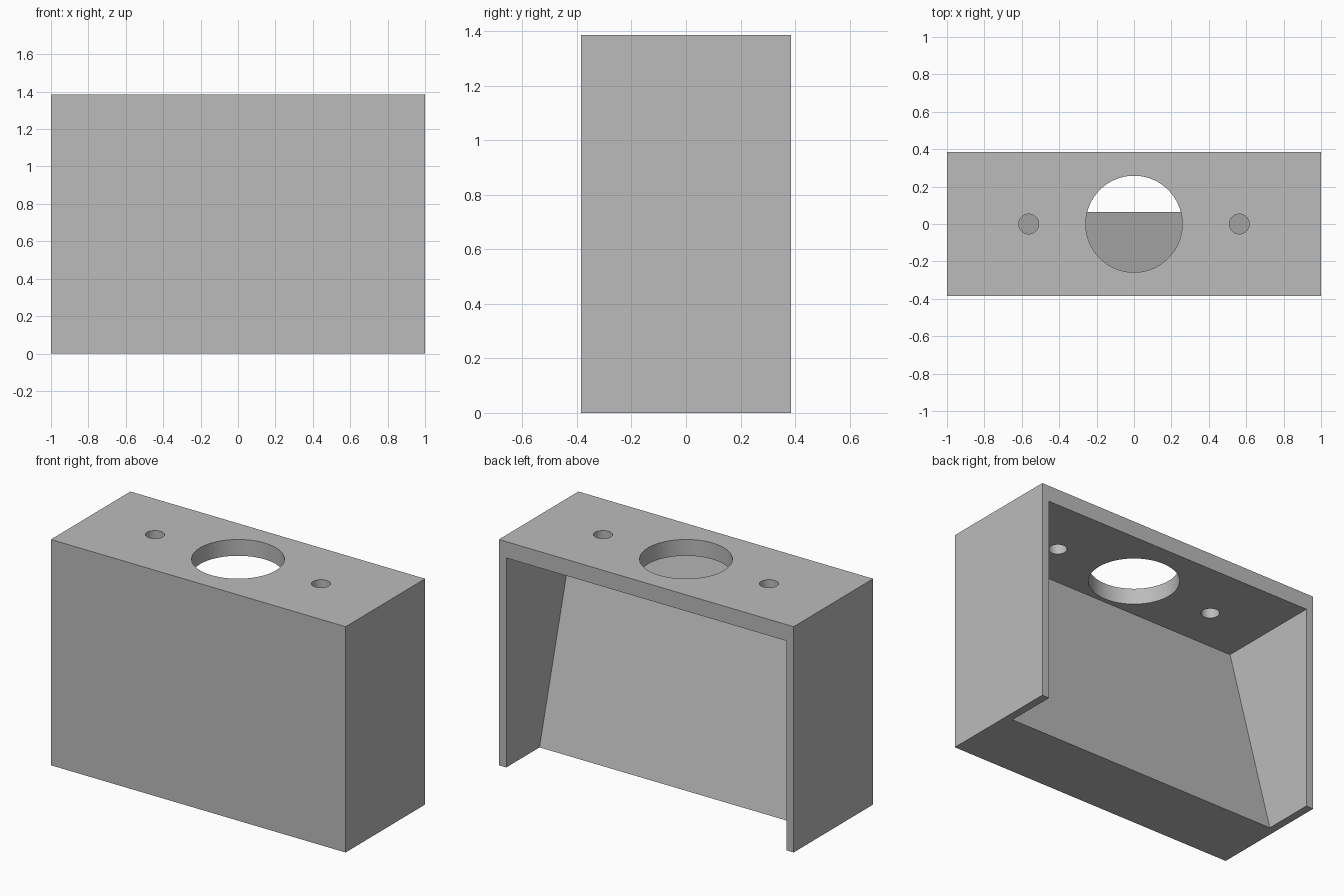
import bpy, bmesh
from math import pi
from mathutils import Matrix

if "Cube" in bpy.data.objects:
    bpy.data.objects.remove(bpy.data.objects["Cube"], do_unlink=True)

HALF_DEPTH, HEIGHT = 0.385, 1.385
WALL, CEILING = 0.05, 1.285

grey = bpy.data.materials.new("plain grey")
grey.use_nodes = True
grey.diffuse_color = (0.5, 0.5, 0.5, 1)
grey.node_tree.nodes["Principled BSDF"].inputs["Base Color"].default_value = (0.5, 0.5, 0.5, 1)


def add_object(name, bm):
    bmesh.ops.recalc_face_normals(bm, faces=bm.faces)
    mesh = bpy.data.meshes.new(name)
    bm.to_mesh(mesh)
    bm.free()
    mesh.materials.append(grey)
    obj = bpy.data.objects.new(name, mesh)
    bpy.context.collection.objects.link(obj)
    return obj


def prism(name, profile, half_width):
    """Extrude a (y, z) profile along x."""
    bm = bmesh.new()
    face = bm.faces.new([bm.verts.new((-half_width, y, z)) for y, z in profile])
    side = bmesh.ops.extrude_face_region(bm, geom=[face])["geom"]
    verts = [v for v in side if isinstance(v, bmesh.types.BMVert)]
    bmesh.ops.translate(bm, vec=(2 * half_width, 0, 0), verts=verts)
    return add_object(name, bm)


def drill(name, x, radius, sides):
    bm = bmesh.new()
    bmesh.ops.create_cone(bm, cap_ends=True, segments=sides, radius1=radius, radius2=radius,
                          depth=0.2, matrix=Matrix.Translation((x, 0, HEIGHT - 0.05)))
    return add_object(name, bm)


# Outer block
d = HALF_DEPTH
housing = prism("housing", [(-d, 0), (d, 0), (d, HEIGHT), (-d, HEIGHT)], 1)

# Cavity open at the back and bottom, with a sloping front wall
top_y, bottom_y, below = -0.287, 0.063, 0.1
low_y = bottom_y + (bottom_y - top_y) * below / CEILING
cutters = [prism("cavity_cutter", [(low_y, -below), (d + 0.2, -below), (d + 0.2, CEILING),
                                   (top_y, CEILING)], 1 - WALL)]

# Central opening and two screw holes through the top
cutters.append(drill("opening_cutter", 0, 0.258, 96))
for side in (-1, 1):
    cutters.append(drill("screw_hole_cutter", side * 0.563, 0.053, 48))

bpy.context.view_layer.objects.active = housing
for cutter in cutters:
    cutter.hide_render = True
    mod = housing.modifiers.new(cutter.name, "BOOLEAN")
    mod.operation, mod.solver, mod.object = "DIFFERENCE", "EXACT", cutter
    bpy.ops.object.modifier_apply(modifier=mod.name)
    bpy.data.objects.remove(cutter, do_unlink=True)

# Smooth hole walls, crisp edges elsewhere
for obj in bpy.context.selected_objects:
    obj.select_set(False)
housing.select_set(True)
bpy.ops.object.shade_smooth_by_angle(angle=pi / 6)
